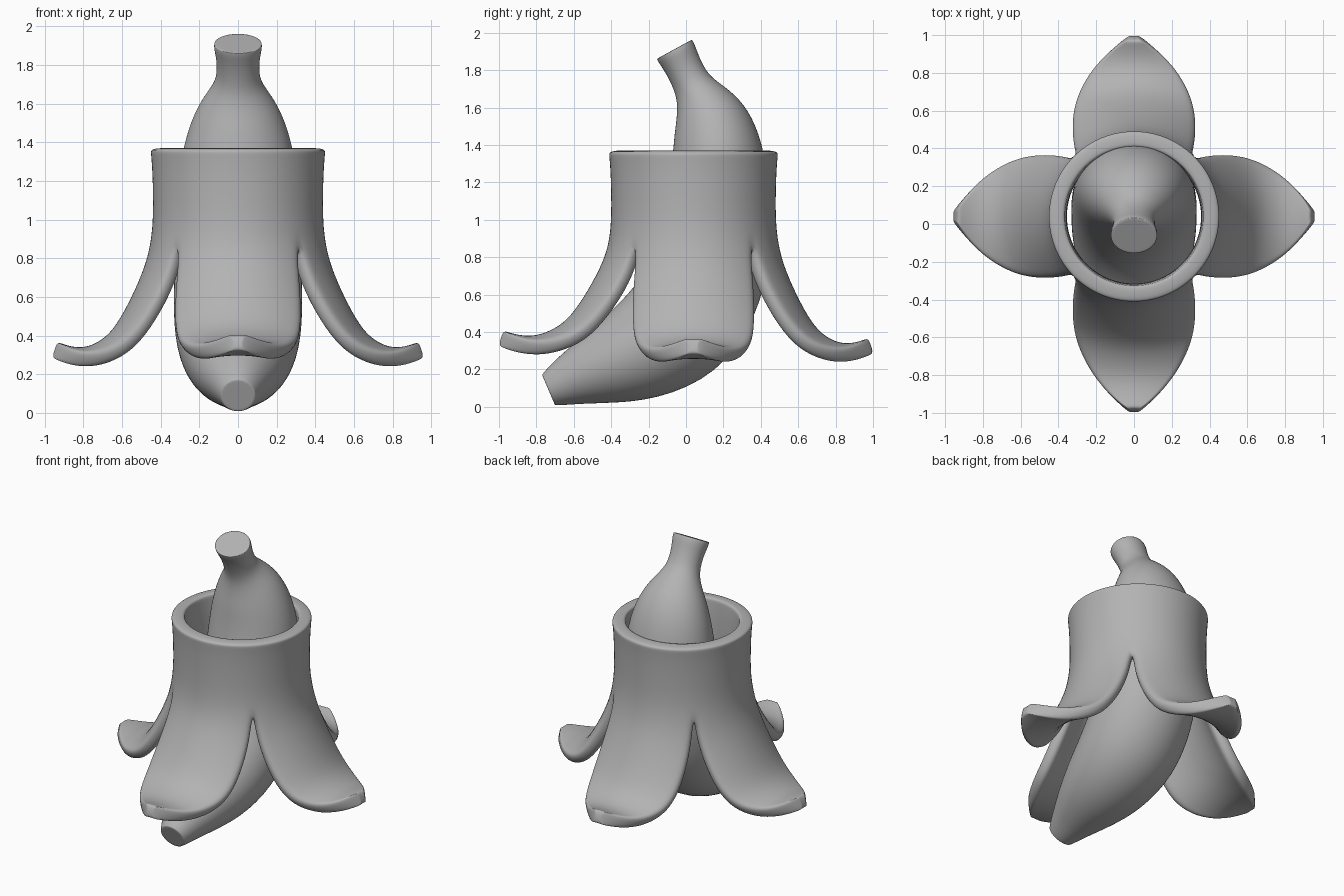
import bpy, bmesh, math
from mathutils import Vector

cube = bpy.data.objects.get("Cube")
if cube:
    bpy.data.objects.remove(cube)

grey = bpy.data.materials.new("plain_grey")
grey.use_nodes = True
COLOUR = (0.45, 0.45, 0.45, 1)
grey.diffuse_color = COLOUR
grey.node_tree.nodes["Principled BSDF"].inputs["Base Color"].default_value = COLOUR


def finish(bm, name, thickness=0):
    """Turn a bmesh into a smooth object, optionally as a thick shell."""
    bmesh.ops.recalc_face_normals(bm, faces=bm.faces)
    mesh = bpy.data.meshes.new(name)
    bm.to_mesh(mesh)
    bm.free()
    mesh.materials.append(grey)
    mesh.shade_smooth()
    obj = bpy.data.objects.new(name, mesh)
    bpy.context.collection.objects.link(obj)
    if thickness:
        shell = obj.modifiers.new("shell", "SOLIDIFY")
        shell.thickness = thickness
        shell.offset = 0
    smooth = obj.modifiers.new("smooth", "SUBSURF")
    smooth.levels = smooth.render_levels = 2
    return obj


# Peel: rows of (radius, height, half width, arc half angle), joined above the slits
CENTRE_Y = 0.04
ACROSS = 10
COLLAR = [(0.412, 1.37), (0.41, 1.35), (0.402, 1.26), (0.398, 1.1), (0.40, 0.98), (0.412, 0.87)]
FLAP = [
    (0.44, 0.75, 0.305, 43), (0.51, 0.585, 0.32, 38), (0.60, 0.42, 0.32, 31),
    (0.68, 0.34, 0.29, 23), (0.78, 0.295, 0.22, 15), (0.87, 0.3, 0.135, 10),
    (0.93, 0.32, 0.06, 6), (0.95, 0.327, 0.022, 5),
]
rows = [(r, z, r * math.sin(math.pi / 4), 45) for r, z in COLLAR] + FLAP

bm = bmesh.new()
for k in range(4):
    turn = k * math.pi / 2
    stretch, lift = (1.15, 0.04) if k == 3 else (1.0, 0.0)   # front flap is longer
    path = []
    for i, (r, z, w, a) in enumerate(rows):
        t = max(0, i - len(COLLAR) + 1) / len(FLAP)
        path.append((0.41 + (r - 0.41) * stretch if t else r, z + lift * min(1, 2 * t), w, a))
    grid = []
    for i, (r, z, w, a) in enumerate(path):
        nr, nz = 1, 0
        if i >= len(COLLAR):
            before, after = path[i - 1], path[min(i + 1, len(path) - 1)]
            n = Vector((before[1] - after[1], after[0] - before[0])).normalized()
            nr, nz = n
        a = math.radians(a)
        radius = w / math.sin(a)
        line = []
        for j in range(ACROSS + 1):
            b = a * (2 * j / ACROSS - 1)
            sag, side = radius * (1 - math.cos(b)), radius * math.sin(b)
            out, up = r - sag * nr, z - sag * nz
            line.append(bm.verts.new((
                out * math.cos(turn) - side * math.sin(turn),
                CENTRE_Y + out * math.sin(turn) + side * math.cos(turn), up)))
        grid.append(line)
    for top, low in zip(grid, grid[1:]):
        for j in range(ACROSS):
            bm.faces.new((top[j], low[j], low[j + 1], top[j + 1]))
bmesh.ops.remove_doubles(bm, verts=bm.verts, dist=0.0005)
finish(bm, "peel", 0.085)

# Fruit: rings along a bent spine, (y, z, half width in x, half depth)
SPINE = [
    (-0.735, 0.09, 0.09, 0.09), (-0.70, 0.105, 0.11, 0.108), (-0.62, 0.145, 0.15, 0.142),
    (-0.48, 0.20, 0.22, 0.195), (-0.28, 0.275, 0.295, 0.27), (-0.05, 0.405, 0.335, 0.33),
    (0.09, 0.62, 0.34, 0.33), (0.15, 0.85, 0.33, 0.31), (0.175, 1.1, 0.32, 0.285),
    (0.175, 1.35, 0.295, 0.25), (0.145, 1.5, 0.25, 0.22), (0.105, 1.6, 0.2, 0.175),
    (0.06, 1.68, 0.138, 0.122), (0.025, 1.74, 0.11, 0.1), (-0.02, 1.83, 0.112, 0.1),
    (-0.05, 1.89, 0.127, 0.11), (-0.062, 1.912, 0.124, 0.108),
]
SIDES = 20
bm = bmesh.new()
rings = []
for i, (y, z, wide, deep) in enumerate(SPINE):
    before, after = SPINE[max(i - 1, 0)], SPINE[min(i + 1, len(SPINE) - 1)]
    along = Vector((0, after[0] - before[0], after[1] - before[1])).normalized()
    depth_axis = along.cross(Vector((1, 0, 0)))
    ring = []
    for j in range(SIDES):
        t = 2 * math.pi * j / SIDES
        ring.append(bm.verts.new(Vector((wide * math.cos(t), y, z)) + depth_axis * deep * math.sin(t)))
    rings.append(ring)
for low, top in zip(rings, rings[1:]):
    for j in range(SIDES):
        n = (j + 1) % SIDES
        bm.faces.new((low[j], low[n], top[n], top[j]))
for ring in (rings[0], rings[-1]):
    cap = bm.faces.new(ring)
    bmesh.ops.inset_region(bm, faces=[cap], thickness=0.02)
finish(bm, "fruit")
